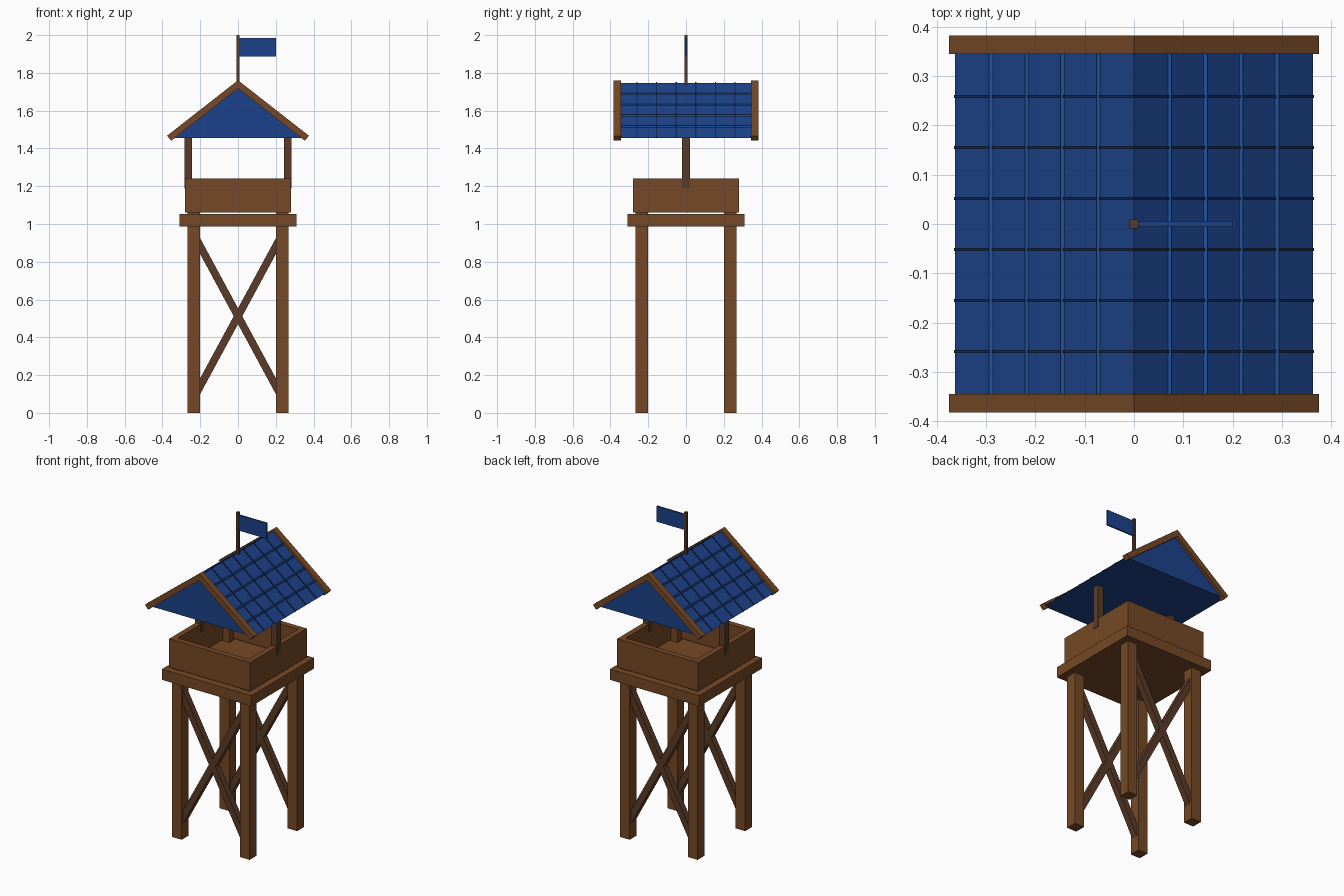
import bpy, math
from mathutils import Matrix, Vector

if "Cube" in bpy.data.objects:
    bpy.data.objects.remove(bpy.data.objects["Cube"])


def material(name, rgb):
    m = bpy.data.materials.new(name)
    m.diffuse_color = (*rgb, 1)
    m.use_nodes = True
    m.node_tree.nodes["Principled BSDF"].inputs["Base Color"].default_value = m.diffuse_color
    return m


wood = material("wood", (0.180, 0.066, 0.019))
dark_wood = material("dark_wood", (0.105, 0.044, 0.021))
blue = material("roof_blue", (0.012, 0.055, 0.258))
light_blue = material("strip_blue", (0.014, 0.088, 0.34))
dark_blue = material("seam_blue", (0.006, 0.021, 0.078))


def mesh_object(name, verts, faces, mat):
    me = bpy.data.meshes.new(name)
    me.from_pydata(verts, [], faces)
    me.materials.append(mat)
    ob = bpy.data.objects.new(name, me)
    bpy.context.collection.objects.link(ob)
    return ob


def box(name, lo, hi, mat, matrix=None):
    """Box between two corners, optionally transformed."""
    v = [Vector((x, y, z)) for x in (lo[0], hi[0]) for y in (lo[1], hi[1]) for z in (lo[2], hi[2])]
    if matrix:
        v = [matrix @ p for p in v]
    f = [(0, 1, 3, 2), (4, 6, 7, 5), (0, 4, 5, 1), (2, 3, 7, 6), (0, 2, 6, 4), (1, 5, 7, 3)]
    return mesh_object(name, v, f, mat)


def extrude_y(name, profile, y0, y1, mat):
    """Extrude an x-z profile (anticlockwise from the front) along y."""
    n = len(profile)
    v = [(x, y, z) for y in (y0, y1) for x, z in profile]
    f = [tuple(range(n)), tuple(reversed(range(n, 2 * n)))]
    f += [(i, i + n, (i + 1) % n + n, (i + 1) % n) for i in range(n)]
    return mesh_object(name, v, f, mat)


# Legs, running up through the platform into the corners of the box
for sx in (-1, 1):
    for sy in (-1, 1):
        x, y, h = sx * 0.235, sy * 0.235, 0.0335
        box("leg", (x - h, y - h, 0), (x + h, y + h, 1.19), wood)

# Crossed braces on the front and back
length = math.hypot(0.22, 0.407)
angle = math.atan2(0.407, 0.22)
for y in (-0.235, 0.235):
    for s in (-1, 1):
        m = Matrix.Translation((0, y, 0.512)) @ Matrix.Rotation(s * angle, 4, 'Y')
        box("cross_brace", (-length, -0.02, -0.02), (length, 0.02, 0.02), dark_wood, m)

# Platform
box("platform", (-0.31, -0.31, 0.987), (0.31, 0.31, 1.053), wood)

# Parapet walls, overlapping at the corners in a pinwheel
for i in range(4):
    box("parapet_wall", (-0.245, -0.28, 1.062), (0.28, -0.245, 1.24), wood,
        Matrix.Rotation(i * math.pi / 2, 4, 'Z'))

# Roof posts
for s in (-1, 1):
    box("roof_post", (s * 0.263 - 0.02, -0.02, 1.187), (s * 0.263 + 0.02, 0.02, 1.48), dark_wood)

# Solid gabled roof
HALF, EAVE, RIDGE = 0.363, 1.456, 1.747
extrude_y("roof", [(-HALF, EAVE), (HALF, EAVE), (0, RIDGE)], -HALF, HALF, blue)

# Barge boards over both gables
for s in (-1, 1):
    y0, y1 = sorted((s * 0.345, s * 0.383))
    extrude_y("barge_board", [(0, 1.761), (-0.376, 1.467), (-0.353, 1.441), (0, 1.718),
                              (0.353, 1.441), (0.376, 1.467)], y0, y1, wood)

# Horizontal tile rows
slope = (RIDGE - EAVE) / HALF
for s in (-1, 1):
    for i in range(1, 5):
        x = s * HALF * i / 5
        z = RIDGE - slope * abs(x)
        box("tile_row_strip", (x - 0.004, -0.345, z - 0.006), (x + 0.004, 0.345, z + 0.006), light_blue)

# Tile seams running down both slopes
for i in range(1, 7):
    y = -HALF + i * 2 * HALF / 7
    extrude_y("tile_seam", [(0, RIDGE + 0.005), (-0.365, EAVE + 0.003), (-0.361, EAVE - 0.002),
                            (0, RIDGE - 0.005), (0.361, EAVE - 0.002), (0.365, EAVE + 0.003)],
              y - 0.003, y + 0.003, dark_blue)

# Flag and pole
box("flag_pole", (-0.009, -0.009, 1.73), (0.009, 0.009, 2.0), dark_wood)
box("flag", (0.005, -0.005, 1.888), (0.2, 0.005, 1.985), blue)
